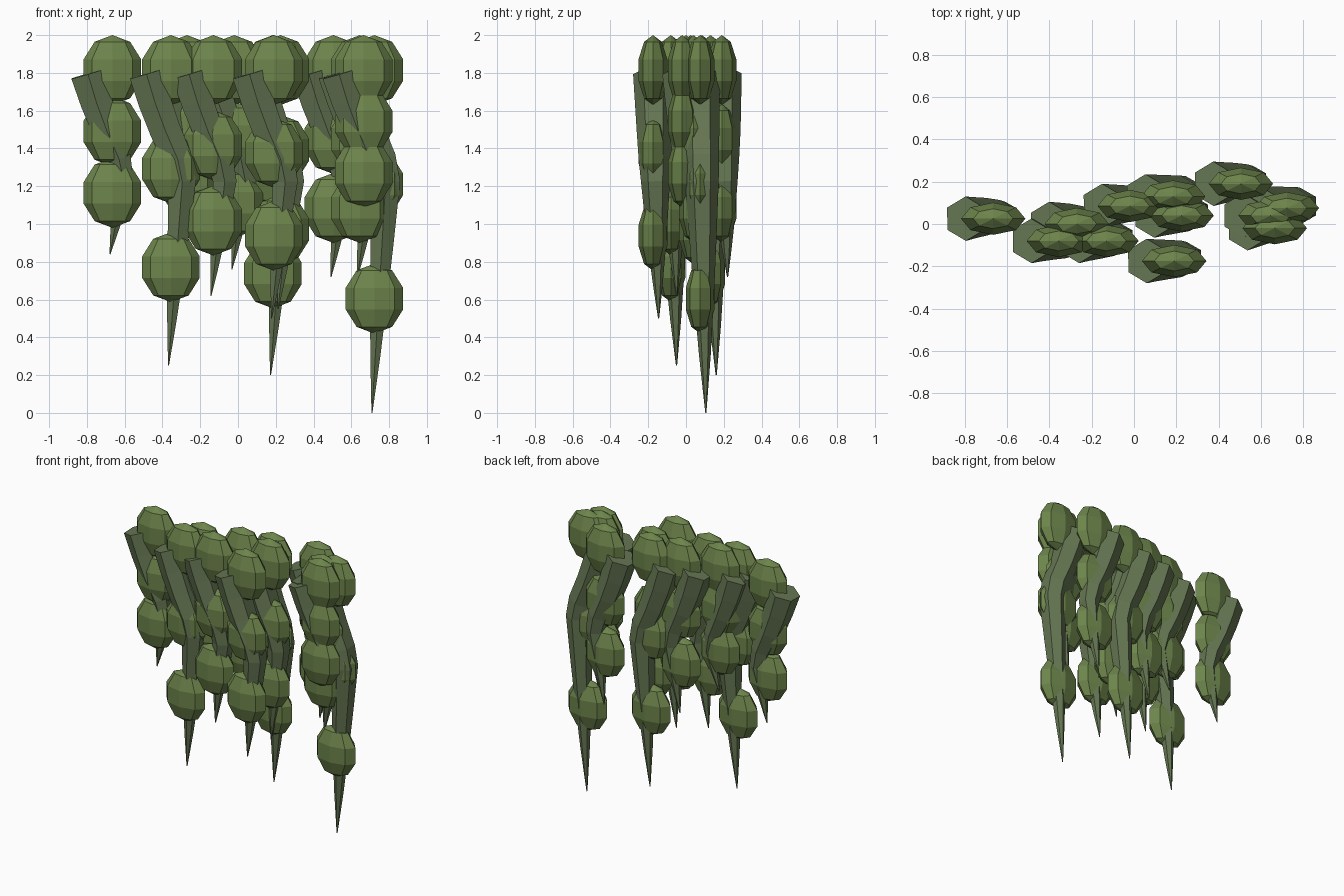
import bpy, bmesh, math
from mathutils import Matrix, Vector

if "Cube" in bpy.data.objects:
    bpy.data.objects.remove(bpy.data.objects["Cube"])


def material(name, rgb):
    m = bpy.data.materials.new(name)
    m.diffuse_color = (*rgb, 1)
    m.use_nodes = True
    m.node_tree.nodes["Principled BSDF"].inputs["Base Color"].default_value = m.diffuse_color
    return m


LEAF = material("leaf_green", (0.15, 0.23, 0.07))
STEM = material("stem_green", (0.13, 0.18, 0.085))
TOP = 1.795


def finish(bm, name, mat):
    bmesh.ops.recalc_face_normals(bm, faces=bm.faces)
    me = bpy.data.meshes.new(name)
    bm.to_mesh(me)
    bm.free()
    me.materials.append(mat)
    ob = bpy.data.objects.new(name, me)
    bpy.context.collection.objects.link(ob)


def interp(table, v):
    for (a, p), (b, q) in zip(table, table[1:]):
        if v <= b:
            return p + (q - p) * (v - a) / (b - a)
    return table[-1][1]


# Tapered hexagonal stem, leaning right from the top, then hanging to a point
def stem(name, x, y, tip):
    length = TOP - tip
    sway = [(0, -0.13), (0.15, -0.085), (0.3, -0.03), (0.45, 0.035),
            (0.57, 0.06), (length, -0.013)]
    taper = [(0, 0.105), (0.33, 0.088), (0.6, 0.06), (0.8, 0.036), (1, 0.003)]
    depths = [0, 0.15, 0.3, 0.45, 0.57]
    depths += [0.57 + (length - 0.57) * k / 4 for k in range(1, 5)]
    pts = [Vector((x + interp(sway, d), y + 0.03 * d / length, TOP - d)) for d in depths]
    bm = bmesh.new()
    rings = []
    for i, (p, d) in enumerate(zip(pts, depths)):
        t = (pts[min(i + 1, len(pts) - 1)] - pts[max(i - 1, 0)]).normalized()
        u = Vector((0, 1, 0)).cross(t).normalized()
        v = t.cross(u)
        r = interp(taper, d / length)
        rings.append([bm.verts.new(p + r * (math.sin(a) * u + math.cos(a) * v))
                      for a in (math.tau * k / 6 for k in range(6))])
    for a, b in zip(rings, rings[1:]):
        for k in range(6):
            n = (k + 1) % 6
            bm.faces.new((a[k], a[n], b[n], b[k]))
    bm.faces.new(rings[0])
    bm.faces.new(rings[-1])
    finish(bm, name, STEM)


# Three flattened leaf clumps spaced down each stem
def clumps(name, x, y, tip):
    bm = bmesh.new()
    for k in range(3):
        z = 1.815 - (1.815 - tip) * k / 3
        bmesh.ops.create_uvsphere(
            bm, u_segments=8, v_segments=5, radius=1,
            matrix=Matrix.Translation((x, y, z)) @ Matrix.Diagonal((0.16, 0.08, 0.185, 1)))
    finish(bm, name, LEAF)


# Each vine: x, y, height of its tip
vines = [(-0.665, 0.025, 0.84), (-0.355, -0.08, 0.25), (-0.27, 0.0, 0.95),
         (-0.13, -0.08, 0.62), (-0.02, 0.085, 0.76), (0.19, -0.175, 0.5),
         (0.185, 0.13, 0.2), (0.225, 0.04, 0.55), (0.505, 0.19, 0.72),
         (0.645, 0.04, 0.72), (0.665, -0.02, 1.0), (0.722, 0.075, 0.0)]
for i, vine in enumerate(vines, 1):
    stem(f"vine_stem_{i}", *vine)
    clumps(f"leaf_clumps_{i}", *vine)
